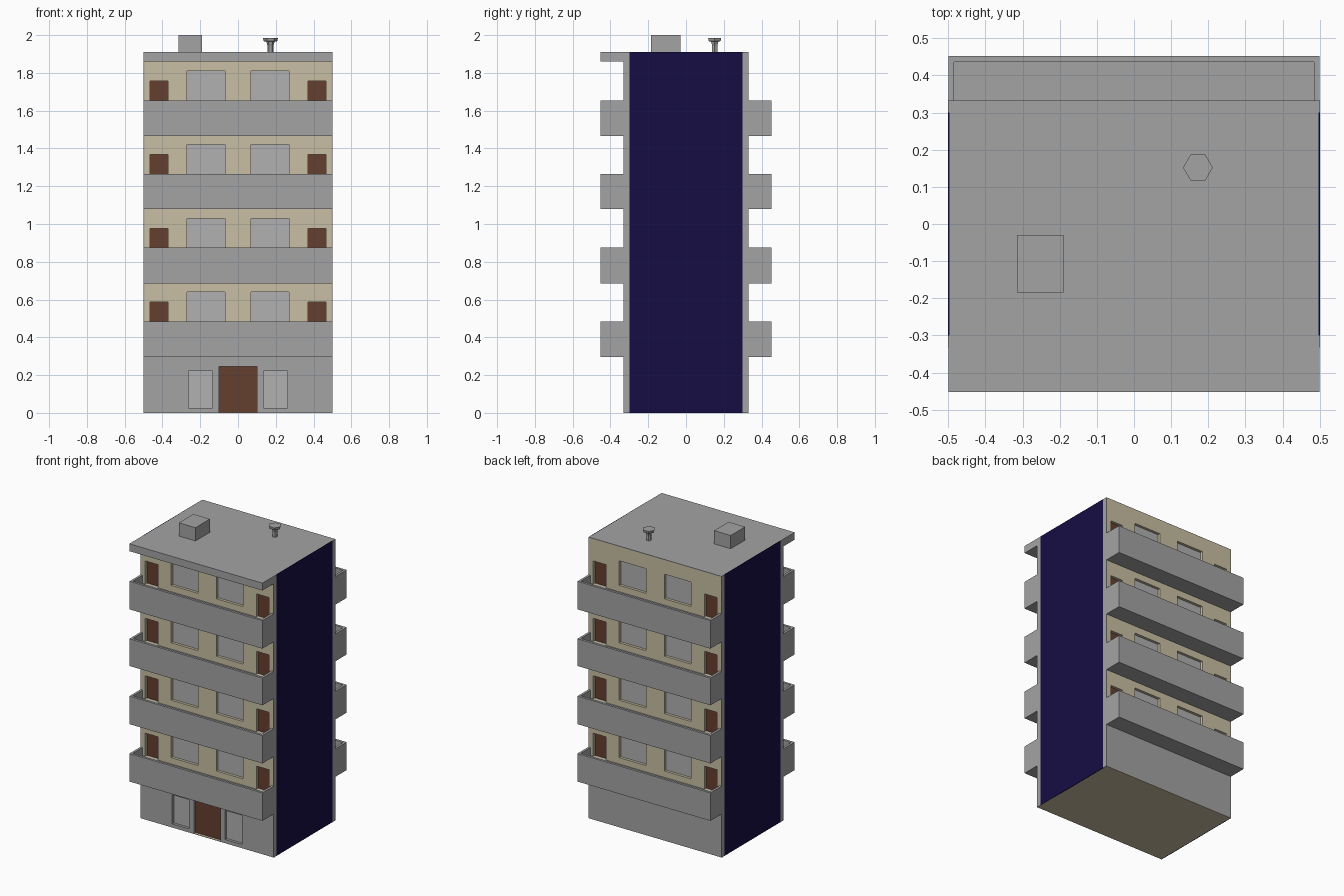
import bpy, bmesh, math
from mathutils import Matrix, Vector

if "Cube" in bpy.data.objects:
    bpy.data.objects.remove(bpy.data.objects["Cube"])


def material(name, r, g, b):
    m = bpy.data.materials.new(name)
    m.diffuse_color = (r, g, b, 1)
    m.use_nodes = True
    m.node_tree.nodes["Principled BSDF"].inputs["Base Color"].default_value = m.diffuse_color
    return m


GREY = material("concrete", 0.37, 0.37, 0.37)
CREAM = material("cream_plaster", 0.58, 0.52, 0.37)
BROWN = material("brown_wood", 0.13, 0.05, 0.03)
NAVY = material("navy_panel", 0.008, 0.004, 0.058)
PANE = material("window_pane", 0.44, 0.44, 0.44)


def boxes(name, ranges, mat=None):
    """One object made of boxes given as (x0, x1, y0, y1, z0, z1)."""
    bm = bmesh.new()
    for x0, x1, y0, y1, z0, z1 in ranges:
        mtx = Matrix.Translation(((x0 + x1) / 2, (y0 + y1) / 2, (z0 + z1) / 2))
        mtx = mtx @ Matrix.Diagonal((abs(x1 - x0), abs(y1 - y0), abs(z1 - z0), 1))
        bmesh.ops.create_cube(bm, size=1, matrix=mtx)
    me = bpy.data.meshes.new(name)
    bm.to_mesh(me)
    bm.free()
    ob = bpy.data.objects.new(name, me)
    bpy.context.collection.objects.link(ob)
    if mat:
        me.materials.append(mat)
    return ob


def cut(ob, ranges):
    """Cut boxes out of an object and discard the cutter."""
    cutter = boxes("cutter", ranges)
    cutter.hide_render = True
    mod = ob.modifiers.new("cut", 'BOOLEAN')
    mod.operation = 'DIFFERENCE'
    mod.solver = 'EXACT'
    mod.object = cutter
    bpy.context.view_layer.objects.active = ob
    bpy.ops.object.modifier_apply(modifier=mod.name)
    bpy.data.objects.remove(cutter)


W, D, OUT = 0.5, 0.332, 0.452      # half width, wall plane, balcony front
TOP, GROUND = 1.91, 0.295          # roof height, ground floor height
RIM, RECESS = 0.016, 0.02
LEVELS = [(0.295, 0.485), (0.685, 0.875), (1.08, 1.265), (1.465, 1.655)]

# Openings as (x0, x1, z0, z1)
windows, doors = [], []
for z0, z1 in LEVELS:
    for s in (-1, 1):
        windows.append((s * 0.07, s * 0.27, z1 - 0.012, z1 + 0.155))
        doors.append((s * 0.37, s * 0.465, z1 - 0.055, z1 + 0.102))
shop_windows = [(s * 0.135, s * 0.262, 0.025, 0.222) for s in (-1, 1)]
entrance = [(-0.1, 0.1, 0.003, 0.245)]


def recesses(openings, s):
    return [(a, b, s * (D - RECESS), s * (D + 0.05), c, d) for a, b, c, d in openings]


def panes(openings, s):
    return [(a, b, s * (D - RECESS - 0.005), s * (D - RECESS + 0.002), c, d)
            for a, b, c, d in openings]


# Main walls with recessed openings
ground = boxes("ground_floor", [(-W, W, -D, D, 0.003, GROUND)], GREY)
cut(ground, recesses(shop_windows + entrance, -1))
upper = boxes("upper_walls", [(-W, W, -D, D, GROUND, TOP - 0.004)], CREAM)
cut(upper, recesses(windows + doors, -1) + recesses(windows + doors, 1))
boxes("base_plate", [(-W, W, -D, D, 0, 0.003)], CREAM)

# Window panes and doors
boxes("front_windows", panes(windows + shop_windows, -1), PANE)
boxes("back_windows", panes(windows, 1), PANE)
boxes("front_doors", panes(doors + entrance, -1), BROWN)
boxes("back_doors", panes(doors, 1), BROWN)

# Side walls: navy panel between grey edge strips
for s, side in ((-1, "left"), (1, "right")):
    xs = (s * (W - 0.004), s * (W + 0.001))
    boxes(side + "_side_panel", [(*xs, -0.3, 0.3, 0, TOP)], NAVY)
    boxes(side + "_edge_strips",
          [(*xs, t * 0.3, t * D, 0, TOP - 0.002) for t in (-1, 1)], GREY)

# Balcony trays on front and back
for s, face in ((-1, "front"), (1, "back")):
    for i, (z0, z1) in enumerate(LEVELS):
        tray = boxes(f"{face}_balcony_{i + 1}", [(-W, W, s * D, s * OUT, z0, z1)], GREY)
        cut(tray, [(-W + RIM, W - RIM, s * (D - 0.02), s * (OUT - RIM),
                    z1 - 0.055, z1 + 0.05)])

# Roof with front overhang
boxes("roof", [(-W, W, -D, D, TOP - 0.004, TOP)], GREY)
boxes("roof_overhang", [(-W, W, -OUT, -D, 1.86, TOP)], GREY)
boxes("roof_hut", [(-0.315, -0.19, -0.185, -0.03, TOP, 2.0)], GREY)

# Six-sided roof vent: a lathed profile of (radius, height)
profile = [(0.016, TOP), (0.016, 1.945), (0.022, 1.965), (0.036, 1.968), (0.04, 1.985)]
bm = bmesh.new()
rings = [[bm.verts.new((0.172 + r * math.cos(k * math.pi / 3),
                        0.152 + r * math.sin(k * math.pi / 3), z)) for k in range(6)]
         for r, z in profile]
for lo, hi in zip(rings, rings[1:]):
    for k in range(6):
        j = (k + 1) % 6
        bm.faces.new((lo[k], lo[j], hi[j], hi[k]))
bm.faces.new(rings[-1])
bm.faces.new(rings[0][::-1])
me = bpy.data.meshes.new("roof_vent")
bm.to_mesh(me)
bm.free()
me.materials.append(GREY)
bpy.context.collection.objects.link(bpy.data.objects.new("roof_vent", me))
